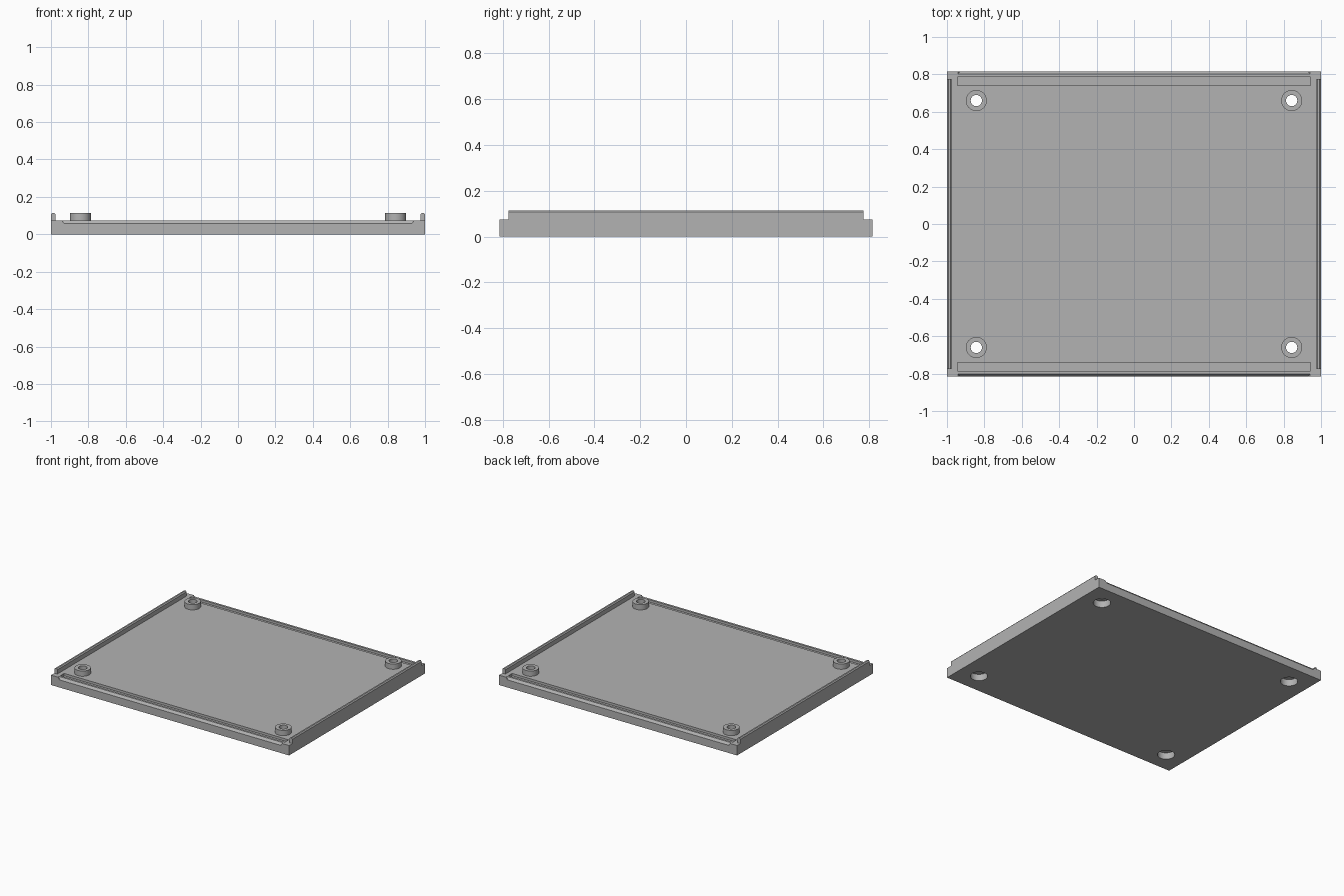
import bpy, bmesh, math
from mathutils import Matrix

cube = bpy.data.objects.get("Cube")
if cube:
    bpy.data.objects.remove(cube, do_unlink=True)

grey = bpy.data.materials.new("plain grey")
grey.use_nodes = True
colour = (0.45, 0.45, 0.45, 1)
grey.diffuse_color = colour
grey.node_tree.nodes["Principled BSDF"].inputs["Base Color"].default_value = colour

HALF_X, HALF_Y, TOP, HIGH = 1.0, 0.815, 0.075, 0.115
SIGNS = [(sx, sy) for sx in (-1, 1) for sy in (-1, 1)]


def finish(name, bm):
    bmesh.ops.recalc_face_normals(bm, faces=bm.faces)
    mesh = bpy.data.meshes.new(name)
    bm.to_mesh(mesh)
    bm.free()
    mesh.materials.append(grey)
    obj = bpy.data.objects.new(name, mesh)
    bpy.context.collection.objects.link(obj)
    return obj


def box(name, x0, x1, y0, y1, z0, z1):
    bm = bmesh.new()
    size = Matrix.Diagonal((x1 - x0, y1 - y0, z1 - z0, 1))
    place = Matrix.Translation(((x0 + x1) / 2, (y0 + y1) / 2, (z0 + z1) / 2))
    bmesh.ops.create_cube(bm, size=1, matrix=place @ size)
    return finish(name, bm)


def cylinder(name, x, y, r, z0, z1):
    bm = bmesh.new()
    bmesh.ops.create_cone(bm, cap_ends=True, segments=48, radius1=r, radius2=r, depth=z1 - z0,
                          matrix=Matrix.Translation((x, y, (z0 + z1) / 2)))
    return finish(name, bm)


def loft(name, start, end):
    """Solid between two matching outlines."""
    bm = bmesh.new()
    a, b = ([bm.verts.new(p) for p in ring] for ring in (start, end))
    n = len(a)
    bm.faces.new(a)
    bm.faces.new(b[::-1])
    for i in range(n):
        bm.faces.new((a[i], a[(i + 1) % n], b[(i + 1) % n], b[i]))
    return finish(name, bm)


def cut(target, cutter):
    cutter.hide_render = True
    mod = target.modifiers.new("cut", 'BOOLEAN')
    mod.operation, mod.solver, mod.object = 'DIFFERENCE', 'EXACT', cutter
    bpy.context.view_layer.objects.active = target
    bpy.ops.object.modifier_apply(modifier=mod.name)
    bpy.data.objects.remove(cutter, do_unlink=True)


def smooth(obj):
    bpy.ops.object.select_all(action='DESELECT')
    obj.select_set(True)
    bpy.context.view_layer.objects.active = obj
    bpy.ops.object.shade_smooth_by_angle(angle=math.radians(30))


# Base plate with long grooves and bevelled notches along front and back
plate = box("base_plate", -HALF_X, HALF_X, -HALF_Y, HALF_Y, 0, TOP)
for s in (-1, 1):
    y0, y1 = sorted((s * 0.74, s * 0.785))
    cut(plate, box("groove_cutter", -0.943, 0.943, y0, y1, 0.057, 0.1))
    section = [(0.798, 0.079, 0.945), (0.815, 0.058, 0.93),
               (0.83, 0.058, 0.93), (0.83, 0.079, 0.945)]
    ends = [[(e * x, s * y, z) for y, z, x in section] for e in (-1, 1)]
    cut(plate, loft("notch_cutter", *ends))

# Screw holes with wide recesses underneath
for sx, sy in SIGNS:
    x, y = sx * 0.843, sy * 0.66
    cut(plate, cylinder("recess_cutter", x, y, 0.06, -0.05, 0.05))
    cut(plate, cylinder("hole_cutter", x, y, 0.03, 0.03, 0.1))
smooth(plate)

# Raised collars around the screw holes
for sx, sy in SIGNS:
    bm = bmesh.new()
    ring = [bm.verts.new((r, 0, z)) for r, z in
            ((0.03, TOP), (0.03, HIGH), (0.056, HIGH), (0.056, TOP))]
    edges = [bm.edges.new(pair) for pair in zip(ring, ring[1:])]
    bmesh.ops.spin(bm, geom=ring + edges, cent=(0, 0, 0), axis=(0, 0, 1),
                   angle=math.tau, steps=48, use_merge=True)
    bmesh.ops.remove_doubles(bm, verts=bm.verts, dist=0.0001)
    name = ("back" if sy > 0 else "front") + ("_left" if sx > 0 else "_right") + "_collar"
    collar = finish(name, bm)
    collar.location = (sx * 0.843, sy * 0.66, 0)
    smooth(collar)

# Side rails with bevelled tops
for s, side in ((1, "left"), (-1, "right")):
    section = [(0.975, TOP), (1, TOP), (1, 0.107), (0.993, HIGH), (0.982, HIGH), (0.975, 0.107)]
    loft(side + "_rail", *[[(s * x, e * 0.775, z) for x, z in section] for e in (-1, 1)])
